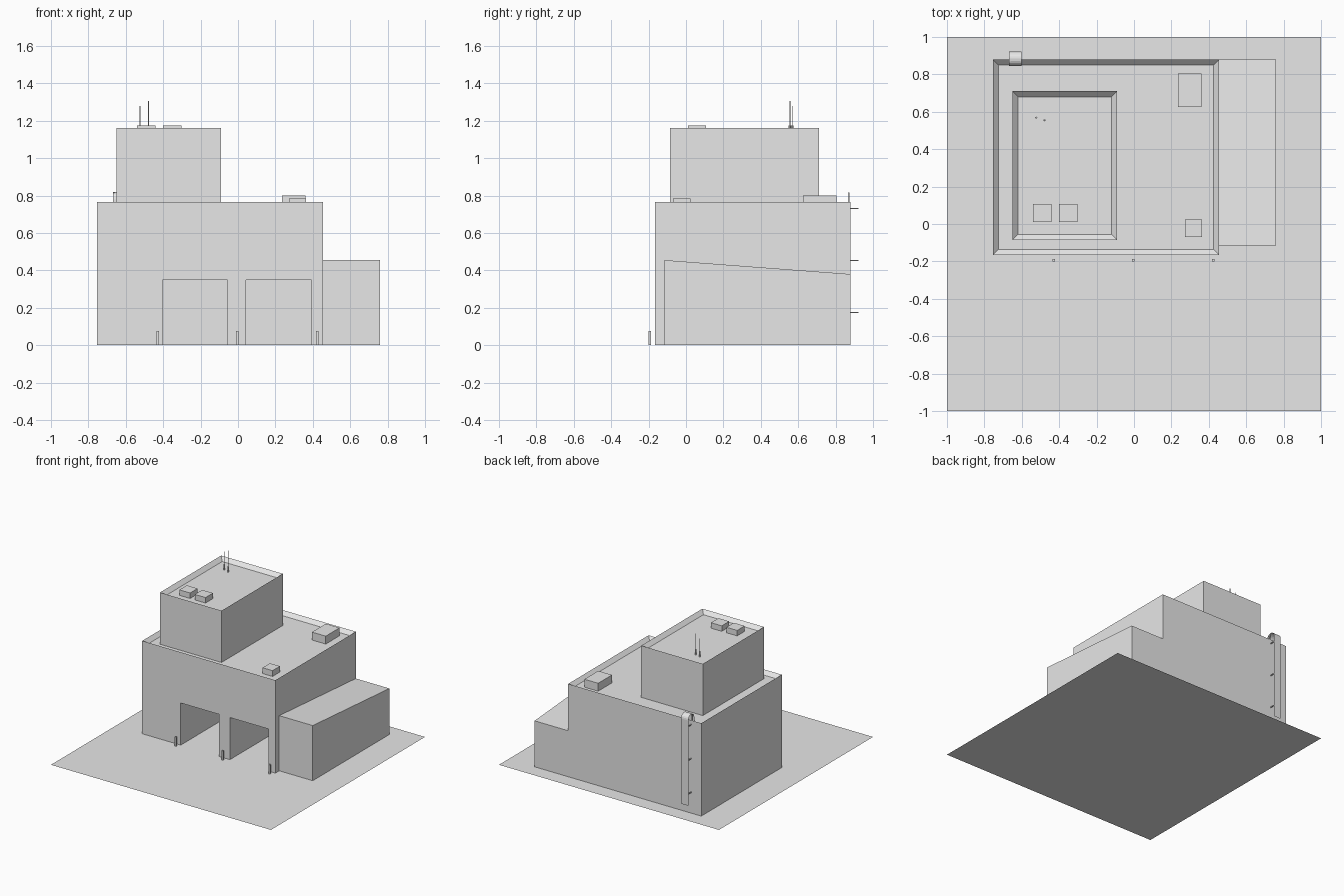
import bpy
import bmesh
import math

cube = bpy.data.objects.get("Cube")
if cube:
    bpy.data.objects.remove(cube, do_unlink=True)

# One plain grey for everything
GREY = (0.8, 0.8, 0.8, 1.0)
grey = bpy.data.materials.new("light grey")
grey.use_nodes = True
grey.diffuse_color = GREY
grey.node_tree.nodes["Principled BSDF"].inputs["Base Color"].default_value = GREY

BASE = 0.002
WALL = 0.03      # parapet width and depth


def finish(name, bm):
    mesh = bpy.data.meshes.new(name)
    bm.to_mesh(mesh)
    bm.free()
    mesh.materials.append(grey)
    obj = bpy.data.objects.new(name, mesh)
    bpy.context.collection.objects.link(obj)
    return obj


def add_box(bm, x, y, z):
    verts = bmesh.ops.create_cube(bm, size=1)["verts"]
    for v in verts:
        v.co = [lo + (hi - lo) * (c + 0.5) for c, (lo, hi) in zip(v.co, (x, y, z))]
    return verts


def box(name, x, y, z):
    bm = bmesh.new()
    add_box(bm, x, y, z)
    return finish(name, bm)


def parapet_block(name, x, y, z):
    """A block whose flat roof is sunk behind a low parapet."""
    bm = bmesh.new()
    add_box(bm, x, y, z)
    top = max(bm.faces, key=lambda f: f.calc_center_median().z)
    bmesh.ops.inset_region(bm, faces=[top], thickness=WALL, use_even_offset=True)
    for v in top.verts:
        v.co.z -= WALL
    return finish(name, bm)


def sheet(name, profile, x):
    """A strip of quads: a (y, z) profile swept across x."""
    bm = bmesh.new()
    rows = [[bm.verts.new((px, y, z)) for px in x] for y, z in profile]
    for (a, b), (c, d) in zip(rows, rows[1:]):
        bm.faces.new((b, a, c, d))
    return finish(name, bm)


# Ground sheet
sheet("ground", [(1, 0), (-1, 0)], (1, -1))

# Main hall and upper storey
hall = parapet_block("main_hall", (-0.755, 0.455), (-0.165, 0.88), (BASE, 0.765))
parapet_block("upper_storey", (-0.65, -0.09), (-0.085, 0.71), (0.73, 1.16))

# Two deep vehicle bays cut into the front
for i, x in enumerate([(-0.405, -0.055), (0.042, 0.392)]):
    cutter = box(f"bay_cutter_{i}", x, (-0.3, 0.68), (-0.1, 0.348))
    cutter.hide_render = True
    mod = hall.modifiers.new("bay", "BOOLEAN")
    mod.operation = "DIFFERENCE"
    mod.solver = "EXACT"
    mod.object = cutter
    bpy.context.view_layer.objects.active = hall
    bpy.ops.object.modifier_apply(modifier=mod.name)
    bpy.data.objects.remove(cutter, do_unlink=True)

# Side annex with a roof sloping down to the back
bm = bmesh.new()
for v in add_box(bm, (0.455, 0.76), (-0.115, 0.88), (BASE, 0.455)):
    if v.co.z > 0.4 and v.co.y > 0:
        v.co.z = 0.38
finish("side_annex", bm)

# Rooftop units
box("roof_unit_back", (0.235, 0.36), (0.625, 0.805), (0.73, 0.8))
box("roof_unit_front", (0.273, 0.363), (-0.07, 0.025), (0.73, 0.783))
for i, x in enumerate((-0.54, -0.4)):
    box(f"upper_roof_unit_{i}", (x, x + 0.098), (0.01, 0.107), (1.125, 1.175))

# Bollards between the bays
for i, x in enumerate((-0.429, -0.003, 0.423)):
    box(f"bollard_{i}", (x - 0.007, x + 0.007), (-0.201, -0.187), (0, 0.075))

# Antennas: thicker foot, thin rod
for i, (x, y, top) in enumerate([(-0.523, 0.568, 1.28), (-0.478, 0.555, 1.305)]):
    bm = bmesh.new()
    for r, z0, z1 in ((0.006, 1.125, 1.175), (0.0025, 1.17, top)):
        verts = bmesh.ops.create_cone(bm, cap_ends=True, segments=8, radius1=r,
                                      radius2=r, depth=z1 - z0)["verts"]
        bmesh.ops.translate(bm, verts=verts, vec=(x, y, (z0 + z1) / 2))
    finish(f"antenna_{i}", bm)

# Back ladder: a flat strip arching over the parapet
LADDER_X = (-0.667, -0.602)
arc = [math.pi * i / 10 for i in range(11)]
path = [(0.923, 0.08)]
path += [(0.884 + 0.039 * math.cos(a), 0.78 + 0.039 * math.sin(a)) for a in arc]
path += [(0.845, 0.735)]
sheet("ladder", path, LADDER_X)

# Ladder brackets to the wall and down to the parapet
bm = bmesh.new()
for x in (LADDER_X[0], LADDER_X[1] - 0.006):
    for z in (0.175, 0.452, 0.73):
        add_box(bm, (x, x + 0.006), (0.878, 0.922), (z - 0.003, z + 0.003))
    add_box(bm, (x, x + 0.006), (0.867, 0.873), (0.763, 0.816))
finish("ladder_brackets", bm)
